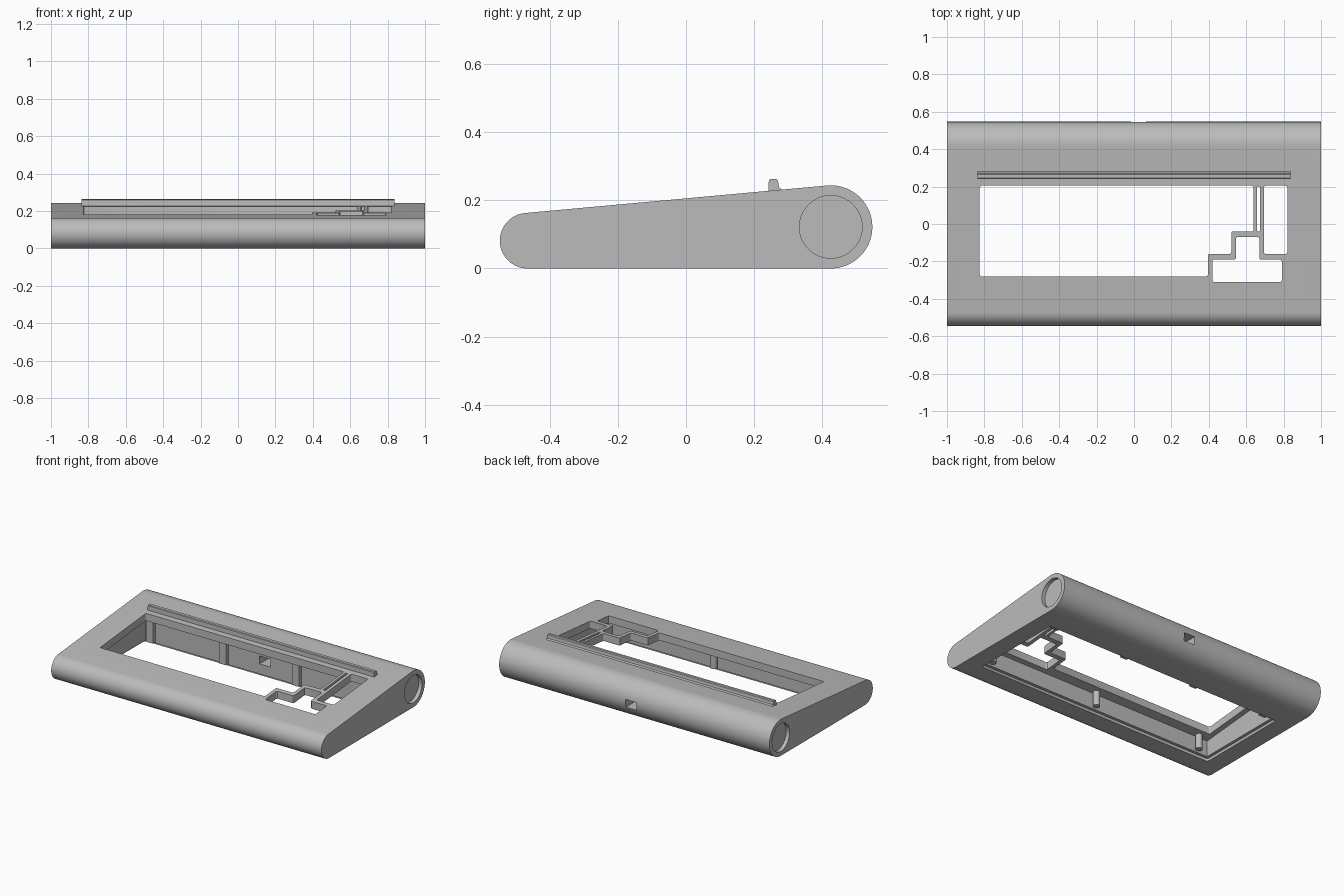
import bpy, bmesh, math
from mathutils import Vector

if "Cube" in bpy.data.objects:
    bpy.data.objects.remove(bpy.data.objects["Cube"], do_unlink=True)

grey = bpy.data.materials.new("light_grey_plastic")
grey.use_nodes = True
COLOR = (0.5, 0.5, 0.5, 1)
grey.diffuse_color = COLOR
grey.node_tree.nodes["Principled BSDF"].inputs["Base Color"].default_value = COLOR


def prism(name, points, axis, lo, hi, corner=0):
    """Extrude an outline along x (points are y, z) or z (points are x, y)."""
    bm = bmesh.new()
    place = (lambda p, t: (t, *p)) if axis == "x" else (lambda p, t: (*p, t))
    face = bm.faces.new([bm.verts.new(place(p, lo)) for p in points])
    direction = Vector(place((0, 0), hi - lo))
    new = bmesh.ops.extrude_face_region(bm, geom=[face])["geom"]
    bmesh.ops.translate(bm, vec=direction, verts=[v for v in new if isinstance(v, bmesh.types.BMVert)])
    if corner:
        d = direction.normalized()
        sides = [e for e in bm.edges if abs((e.verts[0].co - e.verts[1].co).normalized().dot(d)) > 0.99]
        bmesh.ops.bevel(bm, geom=sides, offset=corner, segments=3, profile=0.5, affect="EDGES")
    bmesh.ops.recalc_face_normals(bm, faces=bm.faces)
    mesh = bpy.data.meshes.new(name)
    bm.to_mesh(mesh)
    bm.free()
    mesh.materials.append(grey)
    obj = bpy.data.objects.new(name, mesh)
    bpy.context.collection.objects.link(obj)
    return obj


def rect(a0, a1, b0, b1):
    return [(a0, b0), (a1, b0), (a1, b1), (a0, b1)]


def arc(cy, cz, r, start, end, n):
    return [(cy + r * math.cos(start + (end - start) * i / n),
             cz + r * math.sin(start + (end - start) * i / n)) for i in range(n + 1)]


def combine(target, tool, operation="DIFFERENCE"):
    mod = target.modifiers.new(tool.name, "BOOLEAN")
    mod.operation, mod.solver, mod.object = operation, "EXACT", tool
    bpy.context.view_layer.objects.active = target
    bpy.ops.object.modifier_apply(modifier=mod.name)
    bpy.data.objects.remove(tool, do_unlink=True)


# Wedge case with a small round front and a large round back
FRONT, BACK, R_FRONT, R_BACK, TILT = -0.465, 0.425, 0.0815, 0.122, 0.091
outline = arc(BACK, R_BACK, R_BACK, -math.pi / 2, math.pi / 2 + TILT, 40)
outline += arc(FRONT, R_FRONT, R_FRONT, math.pi / 2 + TILT, math.pi * 1.5, 32)
case = prism("case", outline, "x", -1, 1)


def top(y):
    return 0.163 + 0.0915 * (y + 0.472)


# Hollow underside with a shallow ledge around the opening
Y0, Y1, SHELL = -0.345, 0.25, 0.05
cavity = [(Y0, -0.1), (Y1, -0.1), (Y1, top(Y1) - SHELL), (Y0, top(Y0) - SHELL)]
combine(case, prism("cavity", cavity, "x", -0.86, 0.86))
combine(case, prism("ledge", rect(-0.88, 0.88, Y0 - 0.02, Y1 + 0.02), "z", -0.1, 0.018, 0.015))

# Key openings through the top
main = [(-0.825, 0.205), (0.64, 0.205), (0.64, -0.04), (0.52, -0.04),
        (0.52, -0.16), (0.395, -0.16), (0.395, -0.28), (-0.825, -0.28)]
arrows = [(0.545, -0.07), (0.67, -0.07), (0.67, -0.19), (0.79, -0.19),
          (0.79, -0.31), (0.42, -0.31), (0.42, -0.19), (0.545, -0.19)]
for name, shape, corner in (("main_opening", main, 0.01), ("arrow_opening", arrows, 0.01),
                            ("side_opening", rect(0.695, 0.82, -0.16, 0.205), 0.01),
                            ("slit", rect(0.658, 0.673, -0.04, 0.2), 0.004)):
    combine(case, prism(name, shape, "z", 0.06, 0.4, corner))

# Round recesses in both ends
for side in (-1, 1):
    disc = arc(BACK, R_BACK, 0.092, 0, 2 * math.pi, 64)[:-1]
    combine(case, prism("end_recess", disc, "x", side * 0.975, side * 1.1))

# Cable port through the back
combine(case, prism("port", rect(0.22, 0.7, 0.085, 0.138), "x", -0.015, 0.065))

# Rest bar along the top, leaning with the slope
bar = [(0.242, 0.215), (0.243, 0.258), (0.247, 0.262), (0.265, 0.263),
       (0.27, 0.258), (0.273, 0.238), (0.282, 0.231), (0.282, 0.215)]
combine(case, prism("rest_bar", bar, "x", -0.838, 0.838), "UNION")

# Pilasters on the back wall and screw posts on the front wall
for x in (-0.81, -0.27, 0.27, 0.81):
    combine(case, prism("pilaster", rect(x - 0.025, x + 0.025, 0.222, 0.26), "z", 0.025, 0.19), "UNION")
for x in (-0.78, 0.02, 0.83):
    post = arc(x, -0.325, 0.022, 0, 2 * math.pi, 20)[:-1]
    combine(case, prism("screw_post", post, "z", 0.03, 0.145), "UNION")

# Smooth shading on the rounded sides
bpy.ops.object.select_all(action="DESELECT")
case.select_set(True)
bpy.context.view_layer.objects.active = case
bpy.ops.object.shade_smooth_by_angle(angle=math.radians(30))
